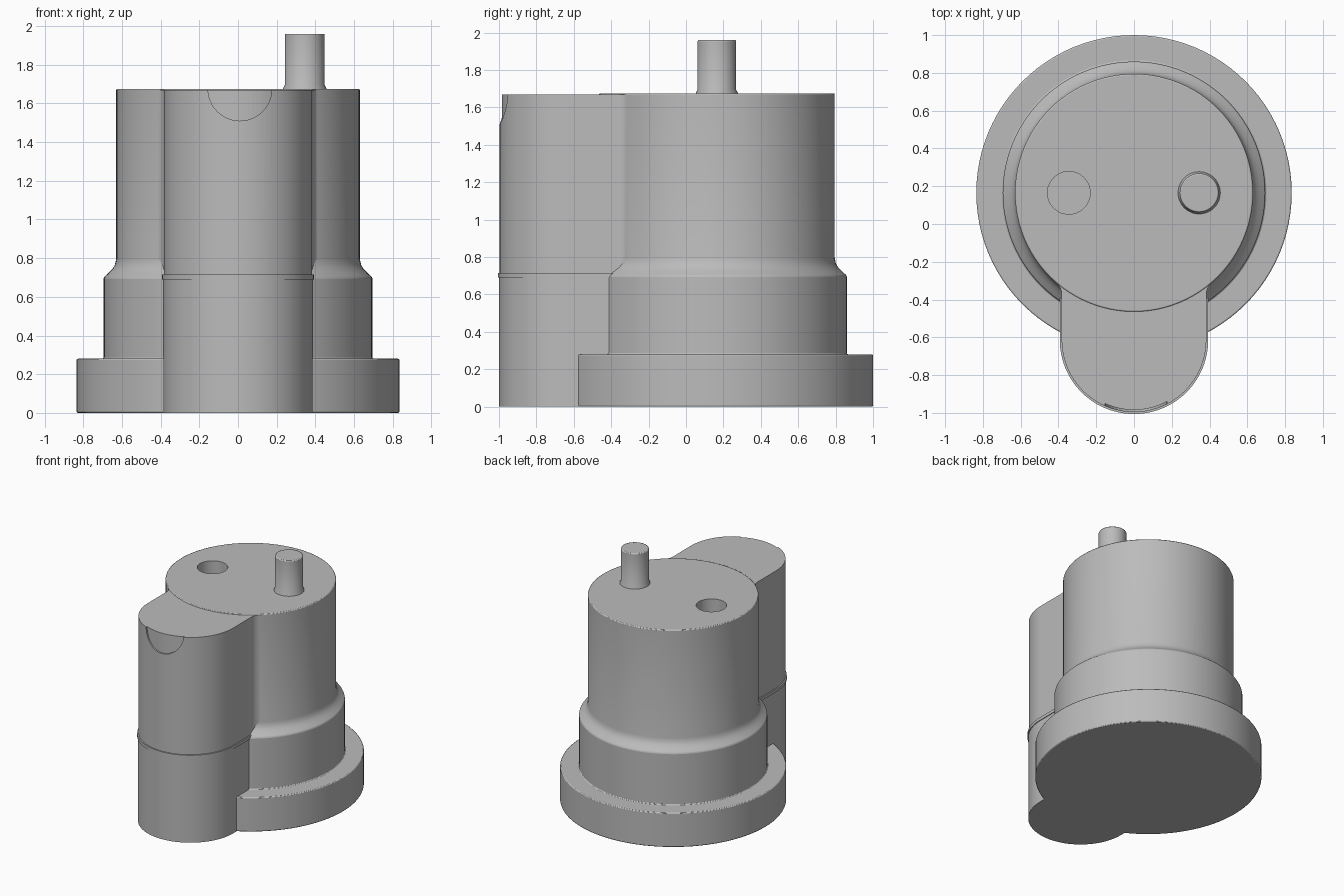
import bpy, bmesh
from math import sin, cos, pi, sqrt, atan2, radians

cube = bpy.data.objects.get("Cube")
if cube:
    bpy.data.objects.remove(cube)

grey = bpy.data.materials.new("plain grey")
grey.use_nodes = True
colour = (0.5, 0.5, 0.5, 1)
grey.diffuse_color = colour
grey.node_tree.nodes["Principled BSDF"].inputs["Base Color"].default_value = colour

AXIS_Y = 0.165       # centre of the round body
BODY_R = 0.63
LOBE_R, LOBE_Y = 0.387, -0.613
TOP = 1.675


def make(name, bm):
    bmesh.ops.recalc_face_normals(bm, faces=bm.faces)
    mesh = bpy.data.meshes.new(name)
    bm.to_mesh(mesh)
    bm.free()
    mesh.materials.append(grey)
    ob = bpy.data.objects.new(name, mesh)
    bpy.context.collection.objects.link(ob)
    return ob


def lathe(name, profile, x, y, steps=96):
    """Spin a profile of (radius, height) points that starts and ends on the axis."""
    bm = bmesh.new()
    verts = [bm.verts.new((r, 0, z)) for r, z in profile]
    edges = [bm.edges.new(pair) for pair in zip(verts, verts[1:])]
    bmesh.ops.spin(bm, geom=verts + edges, cent=(0, 0, 0), axis=(0, 0, 1),
                   angle=2 * pi, steps=steps, use_merge=True)
    bmesh.ops.remove_doubles(bm, verts=bm.verts, dist=1e-5)
    bmesh.ops.translate(bm, verts=bm.verts, vec=(x, y, 0))
    return make(name, bm)


def prism(name, outline, z0, z1):
    """Extrude a flat outline upwards."""
    bm = bmesh.new()
    face = bm.faces.new([bm.verts.new((x, y, z0)) for x, y in outline])
    top = bmesh.ops.extrude_face_region(bm, geom=[face])["geom"]
    bmesh.ops.translate(bm, vec=(0, 0, z1 - z0),
                        verts=[v for v in top if isinstance(v, bmesh.types.BMVert)])
    return make(name, bm)


def arc(cx, cy, r, a0, a1, n):
    return [(cx + r * cos(a0 + (a1 - a0) * i / n), cy + r * sin(a0 + (a1 - a0) * i / n))
            for i in range(n + 1)]


def lobe_outline(r):
    """Half-round front with straight sides running into the body."""
    return arc(0, LOBE_Y, r, pi, 2 * pi, 48) + [(r, -0.1), (-r, -0.1)]


def cut(ob, cutter):
    mod = ob.modifiers.new("cut", "BOOLEAN")
    mod.operation, mod.solver, mod.object = "DIFFERENCE", "EXACT", cutter
    cutter.hide_render = True
    cutter.hide_set(True)


def soften(ob, width=0.007):
    mod = ob.modifiers.new("soft edges", "BEVEL")
    mod.width, mod.segments = width, 2
    mod.limit_method, mod.angle_limit = "ANGLE", radians(40)


# Stepped round body with a flared collar
body = lathe("stepped_body", [
    (0, 0), (0.835, 0), (0.835, 0.28), (0.695, 0.28), (0.695, 0.70), (0.668, 0.725),
    (0.648, 0.745), (0.636, 0.767), (BODY_R, 0.795), (BODY_R, TOP), (0, TOP)], 0, AXIS_Y)
soften(body)

# Lower lobe and the thin lip above it
lower_lobe = prism("lower_lobe", lobe_outline(LOBE_R), 0, 0.695)
lip = prism("lobe_lip", lobe_outline(LOBE_R + 0.006), 0.69, 0.715)

# Upper lobe, blended into the body with a small fillet on each side
fillet, r = 0.08, LOBE_R - 0.004
fx = r + fillet
fy = AXIS_Y - sqrt((BODY_R + fillet) ** 2 - fx ** 2)
right = arc(fx, fy, fillet, pi, atan2(AXIS_Y - fy, -fx), 8)
left = [(-x, y) for x, y in reversed(right)]
outline = (arc(0, LOBE_Y, r, pi, 2 * pi, 48) + right + [(0.3, -0.1), (-0.3, -0.1)] + left)
upper_lobe = prism("upper_lobe", outline, 0.70, TOP - 0.005)

# Shallow half-round thumb recess at the top of the lobe
recess = prism("recess_cutter", arc(0.01, 0, 0.165, 0, 2 * pi, 48)[:-1], 0, 0.6)
recess.rotation_euler = (radians(90), 0, 0)
recess.location = (0, -0.7, TOP)
core = prism("recess_core", arc(0, LOBE_Y, r - 0.012, 0, 2 * pi, 96)[:-1], 1.3, 1.9)
cut(recess, core)
cut(upper_lobe, recess)

# Pin on the left, matching socket on the right
pin = lathe("pin", [(0, 1.6), (0.112, 1.6), (0.112, 1.678), (0.103, 1.695),
                    (0.103, 1.96), (0, 1.96)], 0.345, AXIS_Y, 48)
soften(pin)
socket = lathe("socket_cutter", [(0, 1.37), (0.113, 1.37), (0.113, 1.8), (0, 1.8)],
               -0.345, AXIS_Y, 48)
cut(body, socket)

# Smooth shading with sharp edges
for ob in (body, lower_lobe, lip, upper_lobe, pin):
    bpy.ops.object.select_all(action="DESELECT")
    ob.select_set(True)
    bpy.context.view_layer.objects.active = ob
    bpy.ops.object.shade_smooth_by_angle(angle=radians(35))
